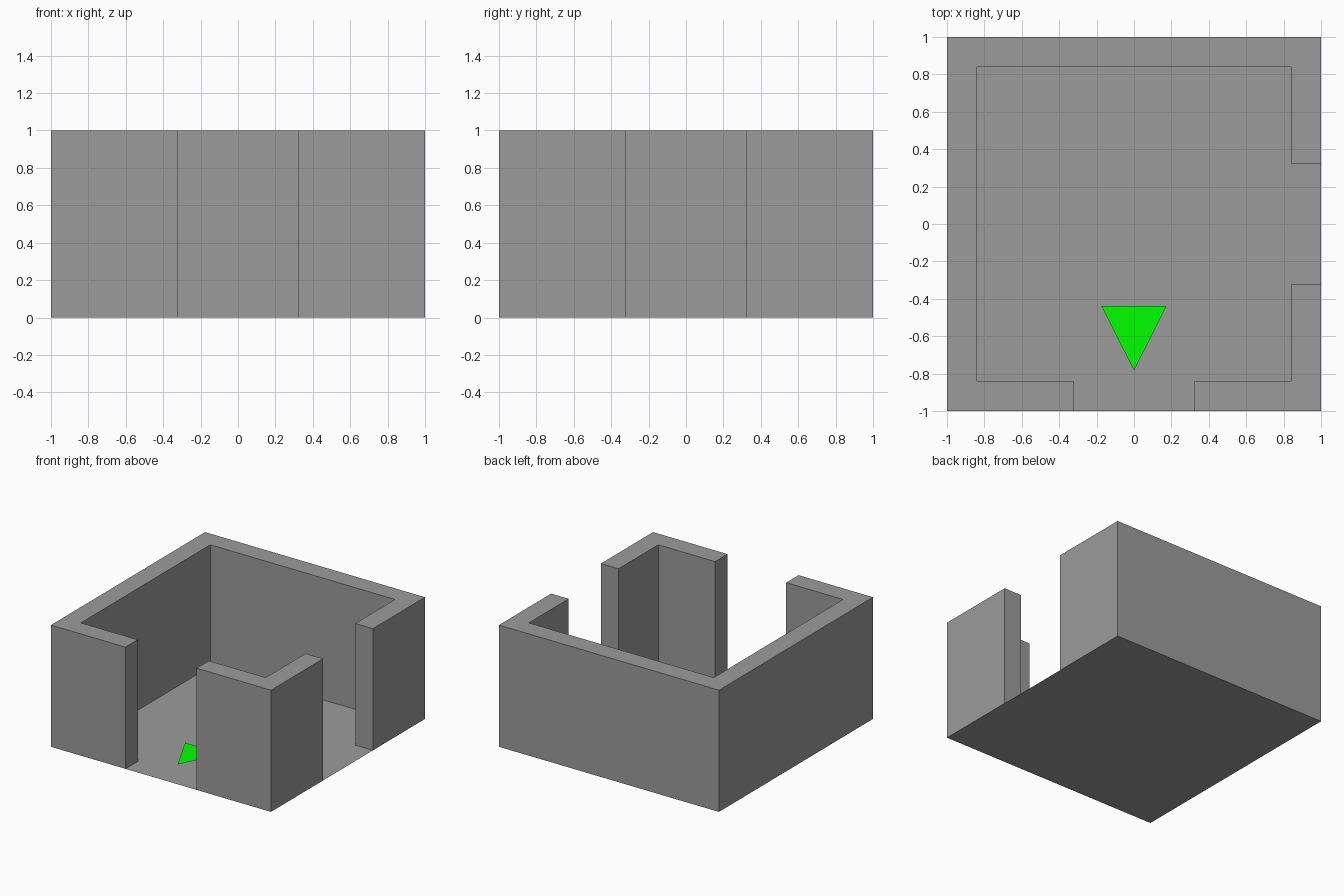
import bpy
import bmesh

if "Cube" in bpy.data.objects:
    bpy.data.objects.remove(bpy.data.objects["Cube"])

OUT, INN = 1.0, 0.84   # outer and inner wall faces
DOOR = 0.323           # half width of the openings


def material(name, color):
    mat = bpy.data.materials.new(name)
    mat.diffuse_color = color
    mat.use_nodes = True
    mat.node_tree.nodes["Principled BSDF"].inputs["Base Color"].default_value = mat.diffuse_color
    return mat


grey = material("dark_grey", (0.33, 0.33, 0.33, 1.0))
green = material("green", (0.0, 1.0, 0.0, 1.0))


def flat_shape(name, outline, mat, z=0.0, height=0.0):
    """Flat polygon, or an extruded prism open at the bottom if height is given."""
    bm = bmesh.new()
    base = bm.faces.new([bm.verts.new((x, y, z)) for x, y in outline])
    if height:
        new = bmesh.ops.extrude_face_region(bm, geom=[base])["geom"]
        for v in new:
            if isinstance(v, bmesh.types.BMVert):
                v.co.z += height
        if base.is_valid:
            bmesh.ops.delete(bm, geom=[base], context="FACES_ONLY")
    mesh = bpy.data.meshes.new(name)
    bm.to_mesh(mesh)
    bm.free()
    mesh.materials.append(mat)
    obj = bpy.data.objects.new(name, mesh)
    bpy.context.collection.objects.link(obj)
    return obj


# Floor
flat_shape("floor", [(-OUT, -OUT), (OUT, -OUT), (OUT, OUT), (-OUT, OUT)], grey)

# Long wall running around the left and back sides
flat_shape("main_wall", [
    (-OUT, -OUT), (-DOOR, -OUT), (-DOOR, -INN), (-INN, -INN), (-INN, INN),
    (INN, INN), (INN, DOOR), (OUT, DOOR), (OUT, OUT), (-OUT, OUT)], grey, height=1.0)

# Corner wall between the two openings
flat_shape("corner_wall", [
    (DOOR, -OUT), (OUT, -OUT), (OUT, -DOOR),
    (INN, -DOOR), (INN, -INN), (DOOR, -INN)], grey, height=1.0)

# Direction marker hovering just over the floor
flat_shape("direction_marker",
           [(-0.174, -0.438), (0.0, -0.784), (0.174, -0.438)], green, z=0.04)
